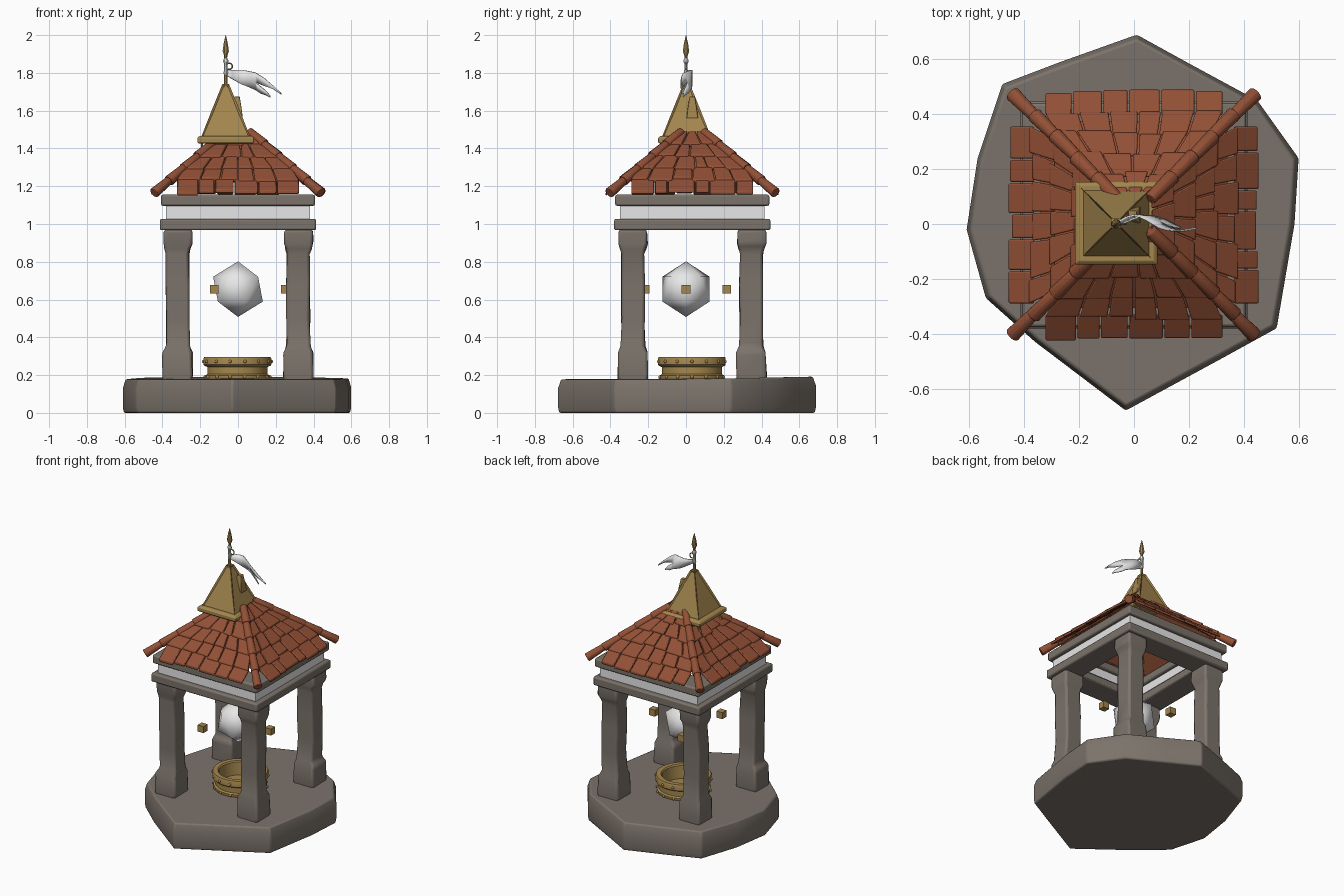
import bpy, bmesh, math, random
from mathutils import Vector, Matrix

random.seed(4)
if "Cube" in bpy.data.objects:
    bpy.data.objects.remove(bpy.data.objects["Cube"])


def material(name, rgb):
    m = bpy.data.materials.new(name)
    m.use_nodes = True
    m.diffuse_color = (*rgb, 1)
    m.node_tree.nodes["Principled BSDF"].inputs["Base Color"].default_value = (*rgb, 1)
    return m


STONE = material("stone", (0.2, 0.172, 0.147))
TILE = material("roof_tile", (0.29, 0.08, 0.036))
GOLD = material("brass", (0.37, 0.24, 0.075))
WHITE = material("white", (0.8, 0.8, 0.8))
MID = 0.033          # centre line of the pavilion in y
SPIRE = -0.065       # the cap sits off centre in x


def finish(name, bm, mat, bevel=0, angle=35):
    bmesh.ops.recalc_face_normals(bm, faces=bm.faces)
    me = bpy.data.meshes.new(name)
    bm.to_mesh(me)
    bm.free()
    me.materials.append(mat)
    ob = bpy.data.objects.new(name, me)
    bpy.context.collection.objects.link(ob)
    if bevel:
        mod = ob.modifiers.new("soft_edges", "BEVEL")
        mod.width, mod.segments, mod.limit_method = bevel, 2, "ANGLE"
    bpy.ops.object.select_all(action="DESELECT")
    ob.select_set(True)
    bpy.context.view_layer.objects.active = ob
    bpy.ops.object.shade_smooth_by_angle(angle=math.radians(angle))
    return ob


def add_loft(bm, rings, n, at=(0, 0), caps=True, closed=False, jitter=0):
    """Stack (radius, z) rings; four-sided rings take a half width instead."""
    grow = math.sqrt(2) if n == 4 else 1
    loops = []
    for r, z in rings:
        dx, dy = (random.uniform(-jitter, jitter) for _ in "xy")
        loops.append([bm.verts.new((at[0] + dx + r * grow * math.cos(a),
                                    at[1] + dy + r * grow * math.sin(a), z))
                      for a in (math.tau * (i + 0.5) / n for i in range(n))])
    pairs = list(zip(loops, loops[1:])) + ([(loops[-1], loops[0])] if closed else [])
    for lo, hi in pairs:
        for i in range(n):
            j = (i + 1) % n
            bm.faces.new((lo[i], lo[j], hi[j], hi[i]))
    if caps and not closed:
        bm.faces.new(loops[0])
        bm.faces.new(loops[-1])


def loft(name, rings, mat, n, bevel=0, angle=35, **kw):
    bm = bmesh.new()
    add_loft(bm, rings, n, **kw)
    return finish(name, bm, mat, bevel, angle)


# Rough stone platform
outline = [(.01, .69), (.21, .58), (.45, .45), (.6, .24), (.585, 0), (.52, -.38), (.32, -.49),
           (-.03, -.68), (-.36, -.43), (-.54, -.27), (-.61, -.02), (-.57, .24), (-.48, .51), (-.27, .59)]
bm = bmesh.new()
loops = []
for scale, z in ((0.99, 0), (1, 0.03), (1, 0.13), (0.975, 0.178)):
    loops.append([bm.verts.new((x * scale, y * scale, z + (0.02 * max(0, y) if z > 0.1 else 0)))
                  for x, y in outline])
for lo, hi in zip(loops, loops[1:]):
    for i in range(len(outline)):
        j = (i + 1) % len(outline)
        bm.faces.new((lo[i], lo[j], hi[j], hi[i]))
bm.faces.new(loops[0])
bm.faces.new(loops[-1])
finish("platform", bm, STONE, 0.008, 30)

# Four stone columns with wide foot and head
column = [(.077, .165), (.08, .2), (.078, .32), (.063, .355), (.061, .5), (.063, .68),
          (.06, .84), (.068, .87), (.076, .895), (.076, .97)]
for sx, side in ((-1, "right"), (1, "left")):
    for sy, end in ((-1, "front"), (1, "back")):
        loft(f"column_{end}_{side}", column, STONE, 4, 0.014, 40,
             at=(sx * 0.32, MID + sy * 0.313), jitter=0.004)


# Square frames carried by the columns
def frame(name, outer, inner, z0, z1, mat, bevel):
    loft(name, [(outer, z0), (outer, z1), (inner, z1), (inner, z0)], mat, 4, bevel,
         at=(0, MID), closed=True)


frame("lower_beam", 0.414, 0.25, 0.967, 1.027, STONE, 0.01)
frame("frieze", 0.382, 0.27, 1.025, 1.098, WHITE, 0)
frame("upper_beam", 0.408, 0.25, 1.096, 1.155, STONE, 0.01)

# Roof: under sheet, then rows of tiles on each of four sides
SLOPE, EAVE = 0.84, 0.45
loft("roof_lining", [(.34, 1.225), (.06, 1.462)], TILE, 4, at=(0, MID), caps=False)


def roof_z(d):
    return 1.148 + (EAVE - d) * SLOPE


rows = 5
step = (EAVE - 0.075) / rows
for side, name in enumerate(("front", "left", "back", "right")):
    bm = bmesh.new()
    turn = Matrix.Translation((0, MID, 0)) @ Matrix.Rotation(side * math.pi / 2, 4, "Z")
    for row in range(rows):
        d_out = EAVE - row * step
        d_in = d_out - step * 1.15
        w_out, w_in = min(0.325, d_out - 0.01), min(0.325, d_in - 0.005)
        count = max(2, round(w_out * 2 / 0.1))
        cuts = [-1] + [-1 + 2 * (k + random.uniform(-.2, .2)) / count for k in range(1, count)] + [1]
        for a, b in zip(cuts, cuts[1:]):
            out = d_out + random.uniform(-0.008, 0.008)
            lift = 0.012 + random.uniform(-0.003, 0.005)
            gap = 0.003
            corners = []
            for thick in (0, 0.02):
                for d, w, up in ((out, w_out, lift), (d_in, w_in, 0)):
                    for u in (a * w + gap, b * w - gap):
                        corners.append(bm.verts.new(turn @ Vector((u, -d, roof_z(d) + up * 0.8 + thick))))
            for f in ("0132", "4576", "0154", "2376", "0264", "1375"):
                bm.faces.new([corners[int(c)] for c in f])
    finish(f"roof_tiles_{name}", bm, TILE, 0.005)

# Rounded ridge tiles along the four hips
for k in range(4):
    bm = bmesh.new()
    out = Vector((1 if k % 2 else -1, 1 if k > 1 else -1, 0))
    low = out * 0.437 + Vector((0, MID, 1.168))
    high = out * 0.06 + Vector((0, MID, 1.487))
    axis = high - low
    spin = axis.to_track_quat("Z", "Y").to_matrix().to_4x4()
    parts = 5
    length = axis.length / parts
    for p in range(parts):
        piece = bmesh.ops.create_cone(bm, cap_ends=True, segments=10, radius1=0.029, radius2=0.023,
                                      depth=length * 1.08)
        wobble = Vector((random.uniform(-.003, .003), random.uniform(-.003, .003), 0))
        bmesh.ops.transform(bm, verts=piece["verts"],
                            matrix=Matrix.Translation(low + axis * ((p + .5) / parts) + wobble) @ spin)
    finish(f"hip_ridge_{k + 1}", bm, TILE, 0.004, 45)

# Brass cap with sunken side panels
loft("cap_rim", [(.14, 1.425), (.15, 1.432), (.15, 1.456), (.138, 1.466)], GOLD, 4, 0.003,
     at=(SPIRE, 0.003))
bm = bmesh.new()
add_loft(bm, [(.13, 1.46), (.075, 1.6), (.018, 1.74)], 4, at=(SPIRE, 0.003))
bm.normal_update()
slopes = [f for f in bm.faces if abs(f.normal.z) < 0.9]
bmesh.ops.recalc_face_normals(bm, faces=bm.faces)
for group in range(4):
    pair = [f for f in slopes if f.is_valid and
            int(math.atan2(f.normal.y, f.normal.x) / (math.pi / 2) + 4.5) % 4 == group]
    bmesh.ops.inset_region(bm, faces=pair, thickness=0.011, depth=-0.008)
finish("cap_spire", bm, GOLD)
loft("cap_vent", [(.03, 1.56), (.026, 1.6), (.014, 1.675)], GOLD, 4, 0.003, at=(-0.005, 0.033))

# Small hanging drops under the cap corners
for k in range(4):
    at = (SPIRE + (0.125 if k % 2 else -0.125), 0.003 + (0.115 if k > 1 else -0.115))
    loft(f"cap_drop_{k + 1}", [(.004, 1.36), (.014, 1.375), (.012, 1.392), (.006, 1.4), (.006, 1.43)],
         GOLD, 8, at=at)

# Pole, collar, spear tip and loop
pole_at = (SPIRE, 0)
loft("pole", [(.018, 1.725), (.01, 1.745), (.008, 1.87)], GOLD, 8, at=pole_at)
loft("pole_collar", [(.01, 1.79), (.013, 1.8), (.01, 1.815), (.01, 1.85), (.015, 1.86), (.015, 1.868),
                     (.009, 1.878)], WHITE, 8, at=pole_at)
loft("spear_tip", [(.008, 1.868), (.009, 1.89), (.018, 1.915), (.012, 1.955), (.001, 2)], GOLD, 8,
     at=pole_at)
bpy.ops.mesh.primitive_torus_add(major_radius=0.017, minor_radius=0.004, major_segments=14, minor_segments=6,
                                 location=(SPIRE + 0.018, 0, 1.835), rotation=(math.pi / 2, 0, 0))
bpy.context.object.name = "flag_loop"
bpy.context.object.data.materials.append(GOLD)

# Swallow-tailed flag: x, top and bottom of each tail
tails = [[(-.055, 1.815, 1.8), (.02, 1.815, 1.775), (.09, 1.8, 1.75), (.14, 1.77, 1.73), (.19, 1.73, 1.713),
          (.23, 1.692, 1.687)],
         [(-.055, 1.8, 1.785), (.02, 1.775, 1.74), (.09, 1.75, 1.71), (.12, 1.725, 1.69), (.15, 1.7, 1.68),
          (.17, 1.675, 1.67)]]
bm = bmesh.new()
for tail in tails:
    edge = []
    for (x0, t0, b0), (x1, t1, b1) in zip(tail, tail[1:]):
        for s in (0, 1 / 3, 2 / 3, 1):
            x = x0 + (x1 - x0) * s
            edge.append([bm.verts.new((x, 0.028 * math.sin(26 * x + 16 * (z - 1.8) + 1.4), z))
                         for z in (t0 + (t1 - t0) * s, b0 + (b1 - b0) * s)])
    for (a, b), (c, d) in zip(edge, edge[1:]):
        bm.faces.new((a, b, d, c))
bmesh.ops.remove_doubles(bm, verts=bm.verts, dist=0.0005)
flag = finish("flag", bm, WHITE, 0, 60)
flag.modifiers.new("cloth_thickness", "SOLIDIFY").thickness = 0.006

# Brass basin with studs
loft("basin", [(.165, .17), (.172, .18), (.172, .198), (.16, .205), (.16, .243), (.176, .25), (.18, .255),
               (.18, .288), (.176, .296), (.145, .296), (.138, .288), (.13, .2)], GOLD, 32, at=(-0.003, 0.031))
bm = bmesh.new()
for z, r in ((0.272, 0.18), (0.19, 0.172)):
    for k in range(14):
        a = math.tau * k / 14
        bmesh.ops.create_icosphere(bm, subdivisions=2, radius=0.009, matrix=Matrix.Translation(
            (-0.003 + r * math.cos(a), 0.031 + r * math.sin(a), z)))
finish("basin_studs", bm, GOLD)

# Floating white orb and three little brass cubes around it
bm = bmesh.new()
bmesh.ops.create_icosphere(bm, subdivisions=1, radius=0.147,
                           matrix=Matrix.Translation((0, 0, 0.655)) @ Matrix.Rotation(math.pi, 4, "Z"))
finish("orb", bm, WHITE, 0, 80)
for k in range(3):
    a = math.tau * k / 3
    bm = bmesh.new()
    bmesh.ops.create_cube(bm, size=0.046, matrix=Matrix.Translation(
        (0.25 * math.cos(a), 0.25 * math.sin(a), 0.655)))
    finish(f"floating_cube_{k + 1}", bm, GOLD)
